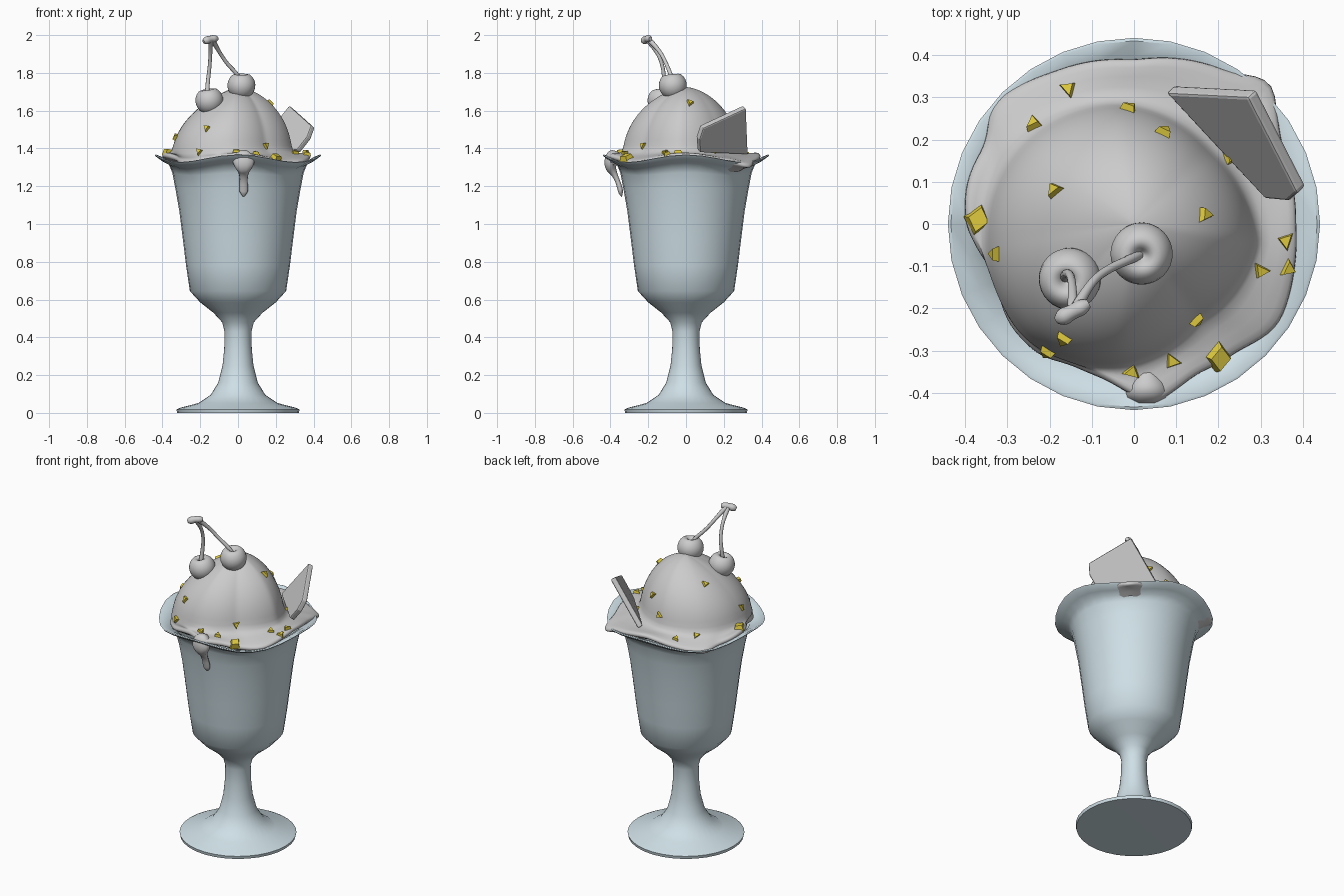
import bpy, bmesh, random
from math import sin, cos, pi, radians, degrees
from mathutils import Vector, Matrix
from mathutils.bvhtree import BVHTree

if "Cube" in bpy.data.objects:
    bpy.data.objects.remove(bpy.data.objects["Cube"])

random.seed(4)


def material(name, rgb):
    m = bpy.data.materials.new(name)
    m.diffuse_color = (*rgb, 1)
    m.use_nodes = True
    m.node_tree.nodes["Principled BSDF"].inputs["Base Color"].default_value = m.diffuse_color
    return m


def finish(name, bm, mat=None, subsurf=0, smooth=True):
    bmesh.ops.remove_doubles(bm, verts=bm.verts, dist=1e-5)
    bmesh.ops.recalc_face_normals(bm, faces=bm.faces)
    me = bpy.data.meshes.new(name)
    bm.to_mesh(me)
    bm.free()
    ob = bpy.data.objects.new(name, me)
    bpy.context.collection.objects.link(ob)
    if mat:
        me.materials.append(mat)
    if smooth:
        for p in me.polygons:
            p.use_smooth = True
    if subsurf:
        mod = ob.modifiers.new("Subdivision", 'SUBSURF')
        mod.levels = mod.render_levels = subsurf
    return ob


def ring_surface(rings):
    """Bridge closed rings of points into a skin."""
    bm = bmesh.new()
    vs = [[bm.verts.new(p) for p in r] for r in rings]
    n = len(rings[0])
    for a, b in zip(vs, vs[1:]):
        for i in range(n):
            bm.faces.new((a[i], a[(i + 1) % n], b[(i + 1) % n], b[i]))
    return bm


def lathe(profile, n, wave=lambda t, z: 0):
    return ring_surface([[(r * cos(2 * pi * i / n), r * sin(2 * pi * i / n),
                           z + wave(2 * pi * i / n, z)) for i in range(n)]
                         for r, z in profile])


def interp(table, deg):
    """Periodic linear lookup in (angle, value) pairs."""
    pts = sorted((a % 360, v) for a, v in table)
    pts = [(pts[-1][0] - 360, pts[-1][1])] + pts + [(pts[0][0] + 360, pts[0][1])]
    deg %= 360
    for (a, u), (b, v) in zip(pts, pts[1:]):
        if a <= deg <= b:
            return u + (v - u) * (deg - a) / (b - a)


def tube(name, pts, radius):
    """Tapered tube through (x, y, z, relative radius) points."""
    cu = bpy.data.curves.new(name, 'CURVE')
    cu.dimensions = '3D'
    cu.bevel_depth = radius
    cu.bevel_resolution = 3
    cu.use_fill_caps = True
    sp = cu.splines.new('NURBS')
    sp.points.add(len(pts) - 1)
    for p, (x, y, z, r) in zip(sp.points, pts):
        p.co = (x, y, z, 1)
        p.radius = r
    sp.use_endpoint_u = True
    sp.order_u = 3
    sp.resolution_u = 6
    ob = bpy.data.objects.new(name, cu)
    bpy.context.collection.objects.link(ob)
    bpy.ops.object.select_all(action='DESELECT')
    ob.select_set(True)
    bpy.context.view_layer.objects.active = ob
    bpy.ops.object.convert(target='MESH')
    bpy.ops.object.shade_smooth_by_angle(angle=radians(60))
    return ob


# Footed glass with a wavy flared rim
def rim_wave(t, z):
    return 0.02 * cos(4 * t) * max(0, min(1, (z - 1.22) / 0.12))


glass_profile = [(0, 0.005), (0.30, 0), (0.322, 0), (0.326, 0.018), (0.31, 0.026),
                 (0.21, 0.052), (0.145, 0.095), (0.105, 0.16), (0.082, 0.25),
                 (0.073, 0.34), (0.071, 0.43), (0.084, 0.48), (0.13, 0.53),
                 (0.20, 0.585), (0.255, 0.645), (0.275, 0.78), (0.292, 0.92),
                 (0.311, 1.07), (0.332, 1.19), (0.348, 1.265), (0.365, 1.30),
                 (0.40, 1.316), (0.436, 1.338), (0.441, 1.345), (0.434, 1.348),
                 (0.395, 1.333), (0.355, 1.31), (0.335, 1.265), (0.315, 1.18),
                 (0.275, 0.92), (0.238, 0.66), (0.12, 0.56), (0, 0.53)]
glass = finish("sundae_glass", lathe(glass_profile, 32, rim_wave),
               material("pale_glass", (0.62, 0.74, 0.79)))
bpy.context.view_layer.objects.active = glass
glass.select_set(True)
bpy.ops.object.shade_smooth_by_angle(angle=radians(45))

# Ice cream: dome melting into an irregular skirt on the rim
skirt = [(0, .385), (-15, .395), (-36, .42), (-50, .39), (-67, .385), (-76, .405),
         (-84, .435), (-92, .40), (-100, .375), (-115, .365), (-125, .385), (-142, .38),
         (-160, .35), (180, .40), (166, .41), (150, .40), (140, .445), (119, .41),
         (90, .39), (73, .41), (55, .43), (47, .48), (38, .43), (30, .40), (18, .39)]
dome = [(0, .325), (-45, .26), (-90, .295), (-135, .315), (180, .315),
        (135, .325), (90, .325), (45, .305)]
slump = [(0, 1.15), (-45, 1.25), (-90, 1.2), (-135, 1.6), (180, 1.6), (135, 1.35), (90, 1.15)]
N = 64
angles = [2 * pi * i / N for i in range(N)]
rings = []
for scale, dz in ((0.80, -0.05), (0.93, -0.022), (1.0, -0.012), (1.0, 0.006), (0.965, 0.016)):
    ring = []
    for t in angles:
        r = interp(skirt, degrees(t)) * scale
        z = 1.345 + 0.02 * cos(4 * t) + dz - max(0, r - 0.43) * 0.6
        ring.append((r * cos(t), r * sin(t), z))
    rings.append(ring)


def dome_point(t, phi, grow=1.0):
    c = max(0, cos(phi)) ** interp(slump, degrees(t))
    r = interp(dome, degrees(t)) * c * grow
    return Vector((-0.035 * c + r * cos(t), -0.04 * c + r * sin(t),
                   1.37 + 0.355 * sin(phi)))


rings.append([dome_point(t, 0, 1.04).lerp(Vector(p), 0.3) for t, p in zip(angles, rings[-1])])
for deg in (2, 12, 24, 36, 48, 60, 72, 82, 90):
    rings.append([dome_point(t, radians(deg)) for t in angles])
ice_cream = finish("ice_cream", ring_surface(rings), subsurf=1)

# Flattened drip running over the front of the rim
drip = tube("sauce_drip", [(0.03, .07, 1.355, .3), (0.03, .02, 1.35, 1.2),
                           (0.03, -.035, 1.338, 1.6), (0.03, -.03, 1.31, 1.5),
                           (0.03, -.005, 1.275, .75), (0.03, .025, 1.235, .55),
                           (0.03, .05, 1.19, .65), (0.03, .06, 1.165, .6),
                           (0.03, .065, 1.145, .1)], 0.036)
drip.scale.y = 0.6
drip.location.y = -0.38

# Pair of cherries with dimpled tops
cherry_profile = [(0, .45), (.13, .5), (.3, .82), (.66, .86), (1.0, .35), (1.04, -.2),
                  (.8, -.72), (.42, -.98), (0, -1.04)]
for name, loc, tilt in (("cherry_upper", (0.018, -0.07, 1.735), (0.1, 0, 0)),
                        ("cherry_lower", (-0.152, -0.13, 1.655), (0.1, -0.15, 0))):
    ob = finish(name, lathe([(r * 0.075, z * 0.07) for r, z in cherry_profile], 16), subsurf=1)
    ob.location = loc
    ob.rotation_euler = tilt

# Stems meeting at a knob
tube("stem_upper", [(0.018, -0.07, 1.75, 1.1), (0.0, -0.08, 1.79, 1), (-0.06, -0.105, 1.85, .9),
                    (-0.105, -0.14, 1.92, .9), (-0.135, -0.195, 1.975, 1.3)], 0.011)
tube("stem_lower", [(-0.165, -0.13, 1.66, 1.2), (-0.162, -0.115, 1.74, 1),
                    (-0.15, -0.12, 1.83, .9), (-0.145, -0.155, 1.92, .9),
                    (-0.145, -0.205, 1.975, 1.3)], 0.011)
tube("stem_knob", [(-0.182, -0.228, 1.965, .5), (-0.172, -0.222, 1.97, 1.1),
                   (-0.145, -0.208, 1.98, .8), (-0.122, -0.196, 1.982, 1),
                   (-0.108, -0.188, 1.98, .5)], 0.021)

# Wafer leaning outward at the back right
corners = [Vector(c) for c in ((0.28, 0.31, 1.62), (0.397, 0.082, 1.515),
                               (0.375, 0.063, 1.455), (0.32, 0.068, 1.385), (0.085, 0.32, 1.375))]
n = (corners[0] - corners[4]).cross(corners[3] - corners[4]).normalized() * 0.016
bm = ring_surface([[c - n for c in corners], [c + n for c in corners]])
bmesh.ops.holes_fill(bm, edges=bm.edges)
wafer = finish("wafer", bm, smooth=False)
bev = wafer.modifiers.new("Bevel", 'BEVEL')
bev.width = 0.008
bev.segments = 2

# Yellow chips scattered on the ice cream surface
chips = [(-.155, .32), (-.235, .235), (-.01, .27), (.07, .215), (.225, .155), (-.185, .08),
         (-.37, .01), (-.325, -.07), (.165, .02), (.36, -.04), (.365, -.105), (.30, -.11),
         (.145, -.225), (.2, -.315), (.09, -.325), (-.005, -.35), (-.165, -.27), (-.205, -.3)]
large = {6, 13}
bpy.context.view_layer.update()
tree = BVHTree.FromObject(ice_cream, bpy.context.evaluated_depsgraph_get())
bm = bmesh.new()
for i, (x, y) in enumerate(chips):
    hit, normal, _, _ = tree.ray_cast(Vector((x, y, 3)), Vector((0, 0, -1)))
    if hit is None:
        continue
    s = 1.5 if i in large else 1.0
    m = (Matrix.Translation(hit + normal * 0.004)
         @ normal.to_track_quat('Z', 'Y').to_matrix().to_4x4()
         @ Matrix.Rotation(random.uniform(0, 2 * pi), 4, 'Z')
         @ Matrix.Diagonal((1.1 * s, 0.9 * s, s, 1)))
    bmesh.ops.create_cone(bm, cap_ends=True, segments=4 if i in large else 3,
                          radius1=0.025, radius2=0.018, depth=0.022, matrix=m)
finish("nut_chips", bm, material("yellow", (0.75, 0.6, 0.05)), smooth=False)
